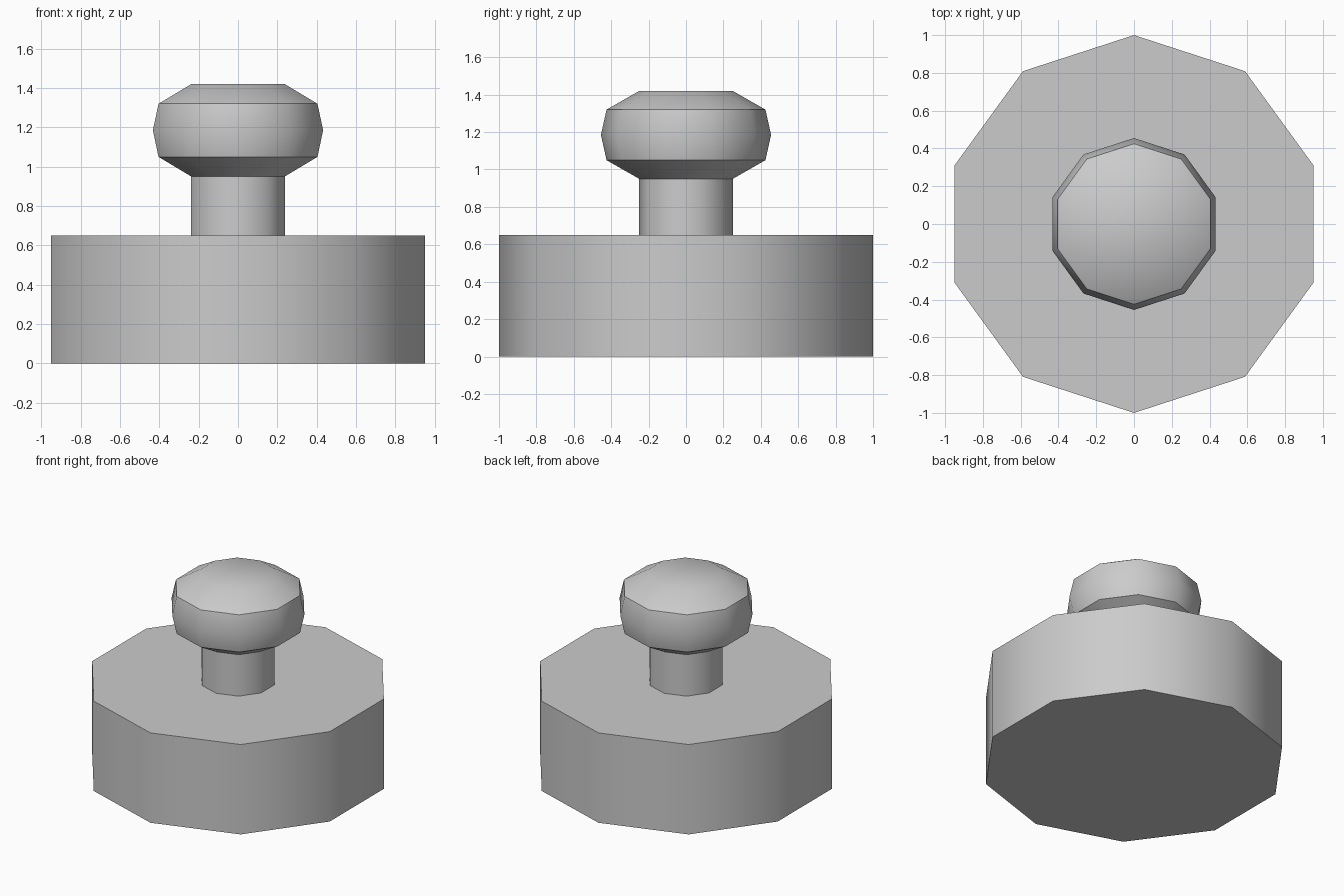
import bpy, bmesh
from math import sin, cos, pi, radians

if "Cube" in bpy.data.objects:
    bpy.data.objects.remove(bpy.data.objects["Cube"])

SIDES = 10

# Radius / height profile: base drum, stem, rounded grip
PROFILE = [(1.0, 0.0), (1.0, 0.65),
           (0.25, 0.65), (0.25, 0.95),
           (0.425, 1.05), (0.455, 1.185), (0.425, 1.32), (0.25, 1.42)]


def lathe(name, profile, sides):
    bm = bmesh.new()
    rings = []
    for r, z in profile:
        angles = [pi / 2 + 2 * pi * i / sides for i in range(sides)]
        rings.append([bm.verts.new((r * cos(a), r * sin(a), z)) for a in angles])
    for low, high in zip(rings, rings[1:]):
        for i in range(sides):
            j = (i + 1) % sides
            bm.faces.new((low[i], low[j], high[j], high[i]))
    # End caps
    bm.faces.new(rings[0][::-1])
    bm.faces.new(rings[-1])
    bmesh.ops.recalc_face_normals(bm, faces=bm.faces[:])
    mesh = bpy.data.meshes.new(name)
    bm.to_mesh(mesh)
    bm.free()
    obj = bpy.data.objects.new(name, mesh)
    bpy.context.collection.objects.link(obj)
    return obj


# Drum with knob handle, smooth around the sides and crisp at the rims
knob = lathe("drum_with_knob", PROFILE, SIDES)
bpy.context.view_layer.objects.active = knob
knob.select_set(True)
bpy.ops.object.shade_smooth_by_angle(angle=radians(40))
